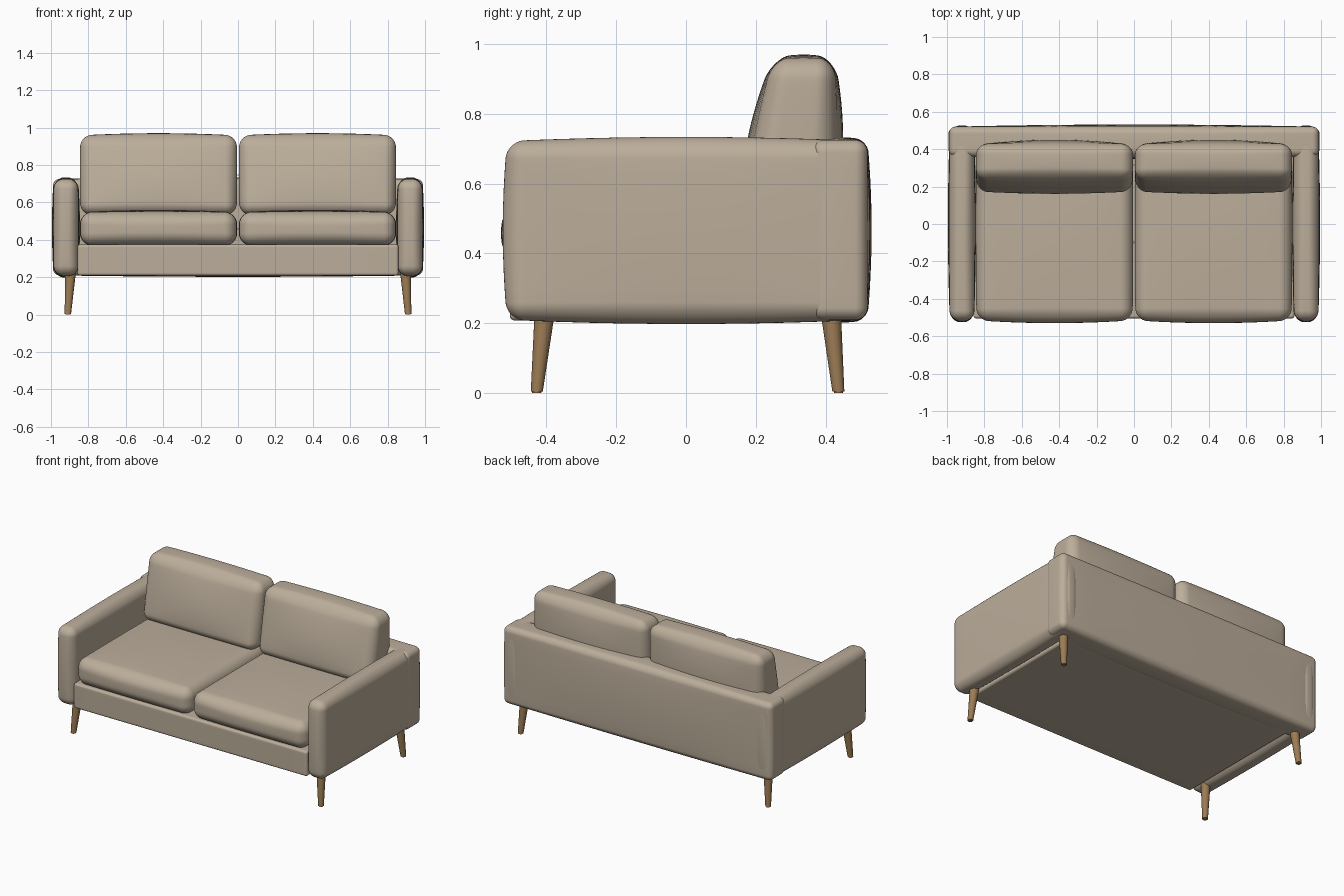
import bpy, bmesh, math
from mathutils import Vector

if "Cube" in bpy.data.objects:
    bpy.data.objects.remove(bpy.data.objects["Cube"])


def material(name, rgb):
    m = bpy.data.materials.new(name)
    m.diffuse_color = (*rgb, 1)
    m.use_nodes = True
    m.node_tree.nodes["Principled BSDF"].inputs["Base Color"].default_value = m.diffuse_color
    return m


fabric = material("beige fabric", (0.50, 0.42, 0.325))
wood = material("oak wood", (0.33, 0.20, 0.09))


def finish(name, bm, mat, angle):
    me = bpy.data.meshes.new(name)
    bm.to_mesh(me)
    bm.free()
    me.materials.append(mat)
    ob = bpy.data.objects.new(name, me)
    bpy.context.collection.objects.link(ob)
    bpy.ops.object.select_all(action='DESELECT')
    ob.select_set(True)
    bpy.context.view_layer.objects.active = ob
    bpy.ops.object.shade_smooth_by_angle(angle=math.radians(angle))
    return ob


def padded_box(name, lo, hi, r, bulge=(0, 0, 0), taper=0, lean=0):
    """Rounded box whose faces swell by bulge; taper and lean shape it upward."""
    lo, hi = Vector(lo), Vector(hi)
    c, h = (lo + hi) / 2, (hi - lo) / 2
    bm = bmesh.new()
    bmesh.ops.create_cube(bm, size=2)
    bmesh.ops.subdivide_edges(bm, edges=bm.edges[:], cuts=19, use_grid_fill=True)
    flat = 0.5
    for v in bm.verts:
        inner, out = Vector(), Vector()
        for i in range(3):
            u = v.co[i]
            s = math.copysign(1, u)
            inner[i] = (h[i] - r) * s * min(abs(u) / flat, 1)
            out[i] = s * math.tan(max(abs(u) - flat, 0) / (1 - flat) * math.pi / 4)
        p = inner + out.normalized() * r
        q = [max(-1, min(1, p[i] / h[i])) for i in range(3)]
        for i in range(3):
            a, b = q[(i + 1) % 3], q[(i + 2) % 3]
            p[i] += bulge[i] * q[i] * (1 - a * a) * (1 - b * b)
        p.y = p.y * (1 - taper * q[2]) + lean * q[2]
        v.co = c + p
    return finish(name, bm, fabric, 60)


# Base frame and back rest
padded_box("base", (-0.858, -0.505, 0.208), (0.858, 0.42, 0.375), 0.015)
padded_box("back_rest", (-0.988, 0.36, 0.21), (0.988, 0.52, 0.725), 0.035,
           (0.005, 0.012, 0.008))

for side, s in (("right", 1), ("left", -1)):
    def span(a, b):
        return sorted((s * a, s * b))

    # Arm rest
    x0, x1 = span(0.855, 0.985)
    padded_box(side + "_arm", (x0, -0.513, 0.21), (x1, 0.515, 0.722), 0.05,
               (0.01, 0.012, 0.012))
    # Seat and back cushions
    x0, x1 = span(0.008, 0.842)
    padded_box(side + "_seat_cushion", (x0, -0.515, 0.37), (x1, 0.32, 0.548), 0.065,
               (0.004, 0.015, 0.012))
    padded_box(side + "_back_cushion", (x0, 0.205, 0.535), (x1, 0.425, 0.958), 0.06,
               (0.004, 0.025, 0.012), taper=0.18, lean=0.022)
    # Splayed tapered legs
    for end, top_y, foot_y in (("front", -0.405, -0.428), ("back", 0.415, 0.437)):
        bm = bmesh.new()
        bmesh.ops.create_cone(bm, cap_ends=True, segments=24, radius1=0.017,
                              radius2=0.029, depth=0.23)
        bmesh.ops.bevel(bm, geom=[e for e in bm.edges if all(v.co.z < 0 for v in e.verts)],
                        offset=0.004, segments=2, affect='EDGES')
        for v in bm.verts:
            t = v.co.z / 0.23 + 0.5
            v.co += Vector((s * (0.910 - 0.015 * t), foot_y + (top_y - foot_y) * t, 0.115))
        finish(f"{side}_{end}_leg", bm, wood, 40)
